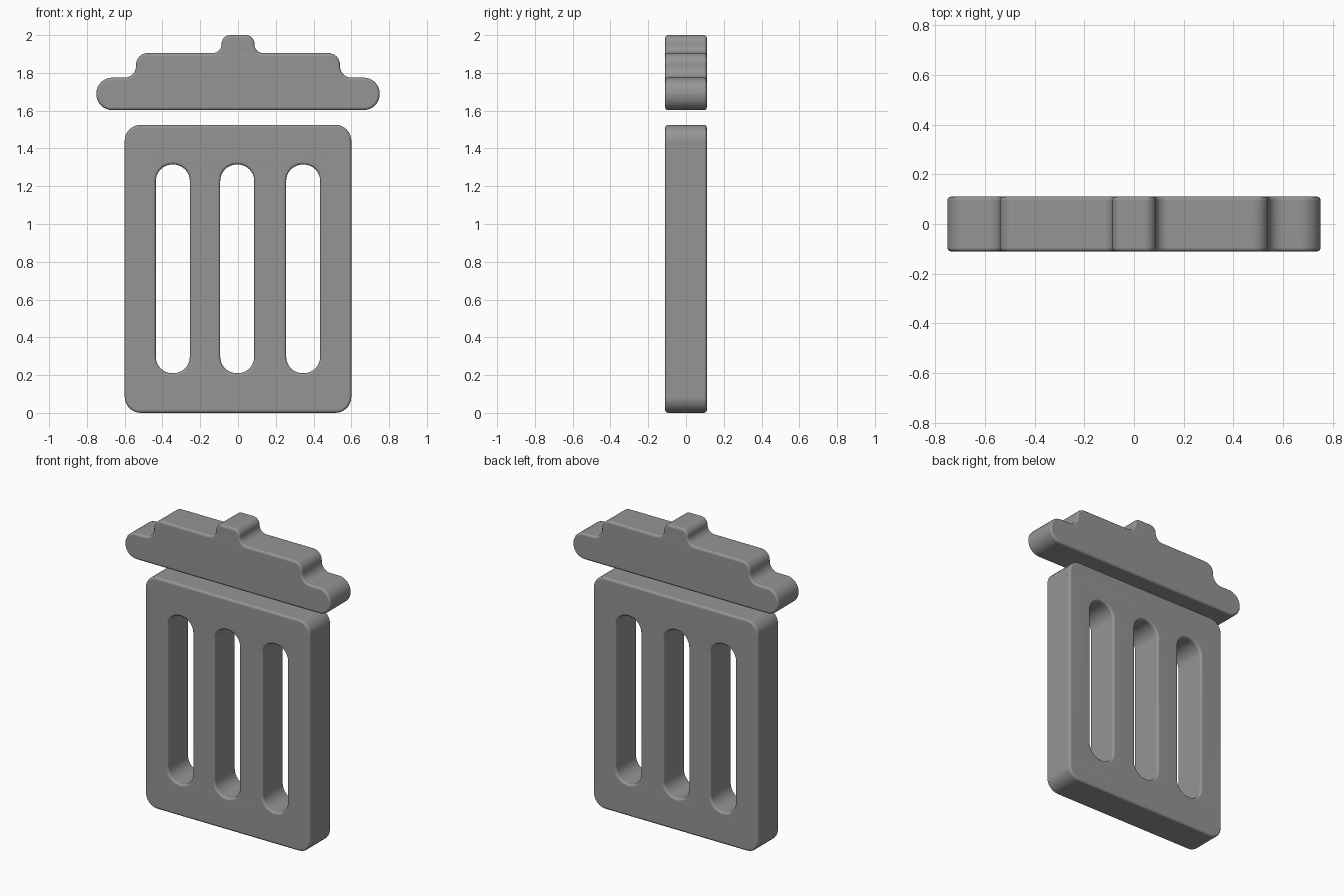
import bpy, bmesh, math
from mathutils import Vector

if "Cube" in bpy.data.objects:
    bpy.data.objects.remove(bpy.data.objects["Cube"])

DEPTH = 0.11    # half thickness
BEVEL = 0.014   # rounded front and back edges

# Dark grey surface
grey = bpy.data.materials.new("dark_grey")
grey.diffuse_color = (0.3, 0.3, 0.3, 1)
grey.use_nodes = True
grey.node_tree.nodes["Principled BSDF"].inputs["Base Color"].default_value = grey.diffuse_color


def rounded(corners, steps=8):
    """Outline from (x, z, radius) corners, each replaced by an arc."""
    pts = []
    for i, (x, z, r) in enumerate(corners):
        p = Vector((x, z))
        a = (Vector(corners[i - 1][:2]) - p).normalized()
        b = (Vector(corners[(i + 1) % len(corners)][:2]) - p).normalized()
        c = p + (a + b) * r
        for k in range(steps + 1):
            t = math.pi / 2 * k / steps
            pts.append(c - b * r * math.cos(t) - a * r * math.sin(t))
    return pts


def box(x0, x1, z0, z1, r):
    return rounded([(x0, z0, r), (x1, z0, r), (x1, z1, r), (x0, z1, r)])


def plate(name, outlines):
    """Upright plate filled between the outlines, with softened edges."""
    cu = bpy.data.curves.new(name, 'CURVE')
    cu.dimensions = '2D'
    cu.fill_mode = 'BOTH'
    cu.extrude = DEPTH - BEVEL
    cu.bevel_depth = BEVEL
    cu.bevel_resolution = 2
    cu.offset = -BEVEL
    for pts in outlines:
        s = cu.splines.new('POLY')
        s.points.add(len(pts) - 1)
        for sp, p in zip(s.points, pts):
            sp.co = (p.x, p.y, 0, 1)
        s.use_cyclic_u = True
    ob = bpy.data.objects.new(name, cu)
    bpy.context.collection.objects.link(ob)
    ob.rotation_euler.x = math.pi / 2
    bpy.ops.object.select_all(action='DESELECT')
    bpy.context.view_layer.objects.active = ob
    ob.select_set(True)
    bpy.ops.object.convert(target='MESH')
    ob = bpy.context.object
    bpy.ops.object.transform_apply(location=False, rotation=True, scale=False)
    bm = bmesh.new()
    bm.from_mesh(ob.data)
    bmesh.ops.remove_doubles(bm, verts=bm.verts, dist=0.0005)
    bmesh.ops.recalc_face_normals(bm, faces=bm.faces)
    bm.to_mesh(ob.data)
    bm.free()
    ob.data.materials.clear()
    ob.data.materials.append(grey)
    bpy.ops.object.shade_smooth_by_angle(angle=math.radians(35))
    ob.modifiers.new("flat_faces", 'WEIGHTED_NORMAL').keep_sharp = True
    return ob


# Bin body with three vertical slots
slots = [box(x - 0.09, x + 0.09, 0.21, 1.315, 0.087) for x in (-0.345, -0.004, 0.345)]
plate("bin_body", [box(-0.6, 0.6, 0, 1.525, 0.085)] + slots)

# Stepped lid with a knob, mirrored about the centre
half = [(0.75, 1.603, 0.084), (0.75, 1.775, 0.084), (0.54, 1.775, 0.06),
        (0.54, 1.905, 0.062), (0.087, 1.905, 0.046), (0.087, 2.0, 0.046)]
plate("bin_lid", [rounded(half + [(-x, z, r) for x, z, r in reversed(half)])])
